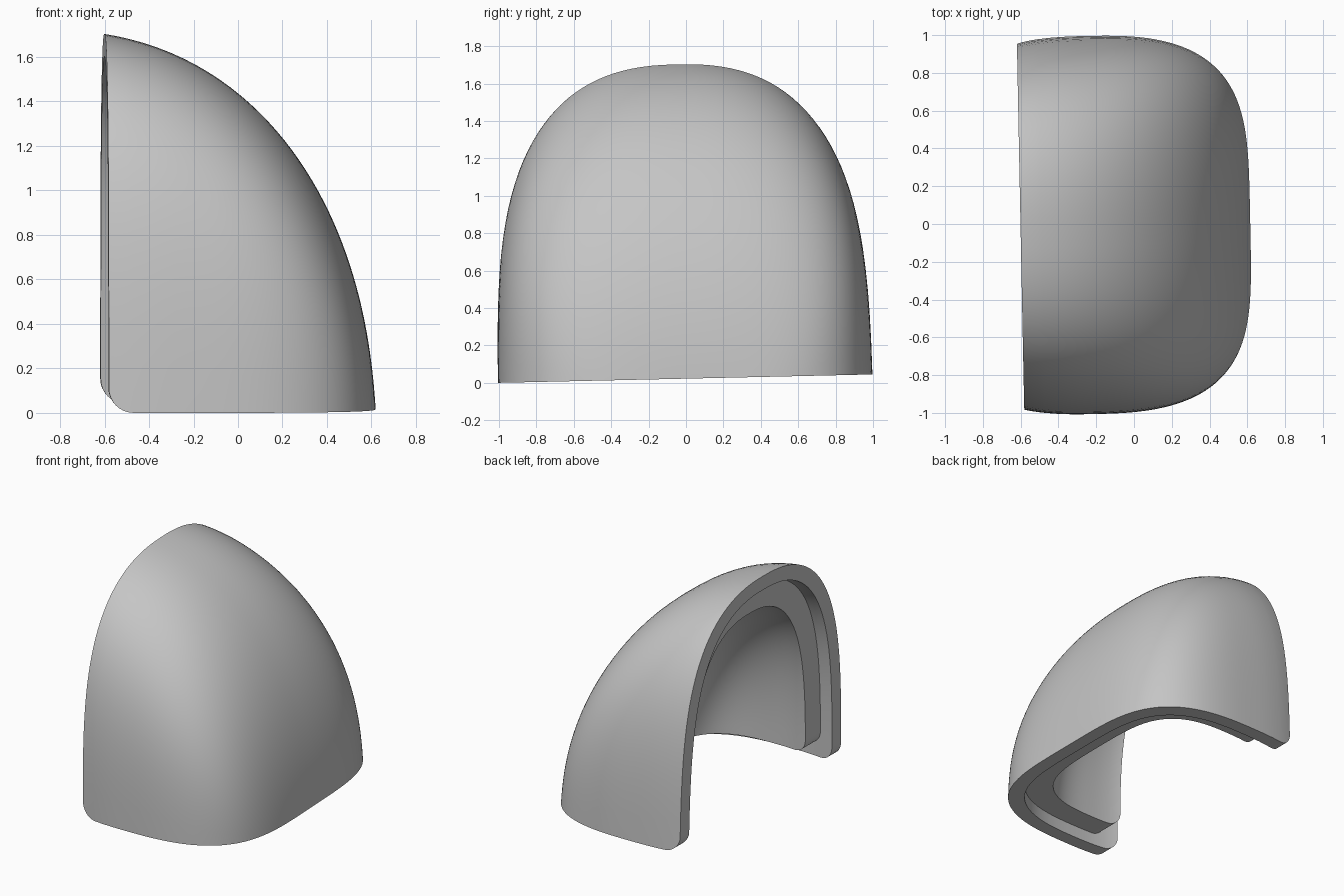
import bpy, bmesh
from math import sin, cos, pi, asin

cube = bpy.data.objects.get("Cube")
if cube:
    bpy.data.objects.remove(cube)

REAR, TILT, YAW = -0.6, 0.0225, 0.02
# roundness of each outline
ARCH_Y, ARCH_Z = 2.4, 4.4
PLAN_X, PLAN_Y = 2.7, 4.0
SIDE = 2.2
# the curves are centred below the cut, so the walls lean in from the base
ARCH_DROP, SIDE_DROP = 0.5, 0.2
SIDE_X, PLAN_MID = -0.85, -0.22
STEPS, SPAN, CORNER = 48, 64, 8

grey = bpy.data.materials.new("plain grey")
grey.use_nodes = True
grey.diffuse_color = (0.56, 0.56, 0.56, 1)
grey.node_tree.nodes["Principled BSDF"].inputs["Base Color"].default_value = (0.56, 0.56, 0.56, 1)


def bow(u, n, m):
    """Quarter of a superellipse: height at position u."""
    return max(0.0, 1 - abs(u) ** n) ** (1 / m)


def skin(bm, inset, rear, base, radius):
    """Arched surface, a row of vertices per x station, closed at the nose."""
    length, height = 1.47 - inset, 1.8976 - inset

    def nose_at(z):
        return SIDE_X + length * bow((z + SIDE_DROP) / height, SIDE, SIDE)

    nose, reach = nose_at(base), nose_at(0) - PLAN_MID
    stations = []
    for i in range(CORNER):                       # rounded lower rear corner
        a = i / CORNER * pi / 2
        stations.append((rear + radius * (1 - cos(a)), base + radius * (1 - sin(a))))
    start = rear + radius
    for i in range(STEPS):
        stations.append((start + (nose - start) * (1 - (1 - i / STEPS) ** 2.9), base))

    def place(x, y, z):
        return bm.verts.new((x - YAW * y, y + YAW * x - TILT * z, z + TILT * (1 + y)))

    rows = []
    for x, low in stations:
        half = (1 - inset) * bow((x - PLAN_MID) / reach, PLAN_X, PLAN_Y)
        rise = height * bow((x - SIDE_X) / length, SIDE, SIDE) - SIDE_DROP + ARCH_DROP
        half /= bow(ARCH_DROP / rise, ARCH_Z, ARCH_Y)
        t0 = asin(min(1, ((low + ARCH_DROP) / rise) ** (ARCH_Z / 2)))
        row = []
        for j in range(SPAN + 1):
            t = t0 + (pi - 2 * t0) * j / SPAN
            side = 1 if t < pi / 2 else -1
            y = side * half * abs(cos(t)) ** (2 / ARCH_Y)
            row.append(place(x, y, rise * sin(t) ** (2 / ARCH_Z) - ARCH_DROP))
        rows.append(row)
    return rows, place(nose, 0, base)


def shell(name, outer, inner, rear, base, radius):
    """Solid wall between two arched skins, open at the rear and below."""
    bm = bmesh.new()
    layers = [skin(bm, d, rear, base, radius) for d in (outer, inner)]
    for rows, tip in layers:
        for a, b in zip(rows, rows[1:]):
            for j in range(SPAN):
                bm.faces.new((a[j], a[j + 1], b[j + 1], b[j]))
        for j in range(SPAN):
            bm.faces.new((rows[-1][j], rows[-1][j + 1], tip))
    # join the borders: down one side, round the nose, back, and over the rim
    loops = []
    for rows, tip in layers:
        loops.append([r[0] for r in rows] + [tip] + [r[-1] for r in reversed(rows)]
                     + list(reversed(rows[0][1:-1])))
    p, q = loops
    for i in range(len(p)):
        k = (i + 1) % len(p)
        bm.faces.new((p[i], p[k], q[k], q[i]))
    bmesh.ops.recalc_face_normals(bm, faces=bm.faces)
    mesh = bpy.data.meshes.new(name)
    bm.to_mesh(mesh)
    bm.free()
    mesh.materials.append(grey)
    obj = bpy.data.objects.new(name, mesh)
    bpy.context.collection.objects.link(obj)
    bpy.ops.object.select_all(action='DESELECT')
    obj.select_set(True)
    bpy.context.view_layer.objects.active = obj
    bpy.ops.object.shade_smooth_by_angle(angle=0.6)


shell("outer_shell", 0.0, 0.1, REAR, 0.0, 0.11)
# lining set back from the rim and raised from the lower edge
shell("inner_lining", 0.095, 0.27, REAR + 0.11, 0.09, 0.1)
